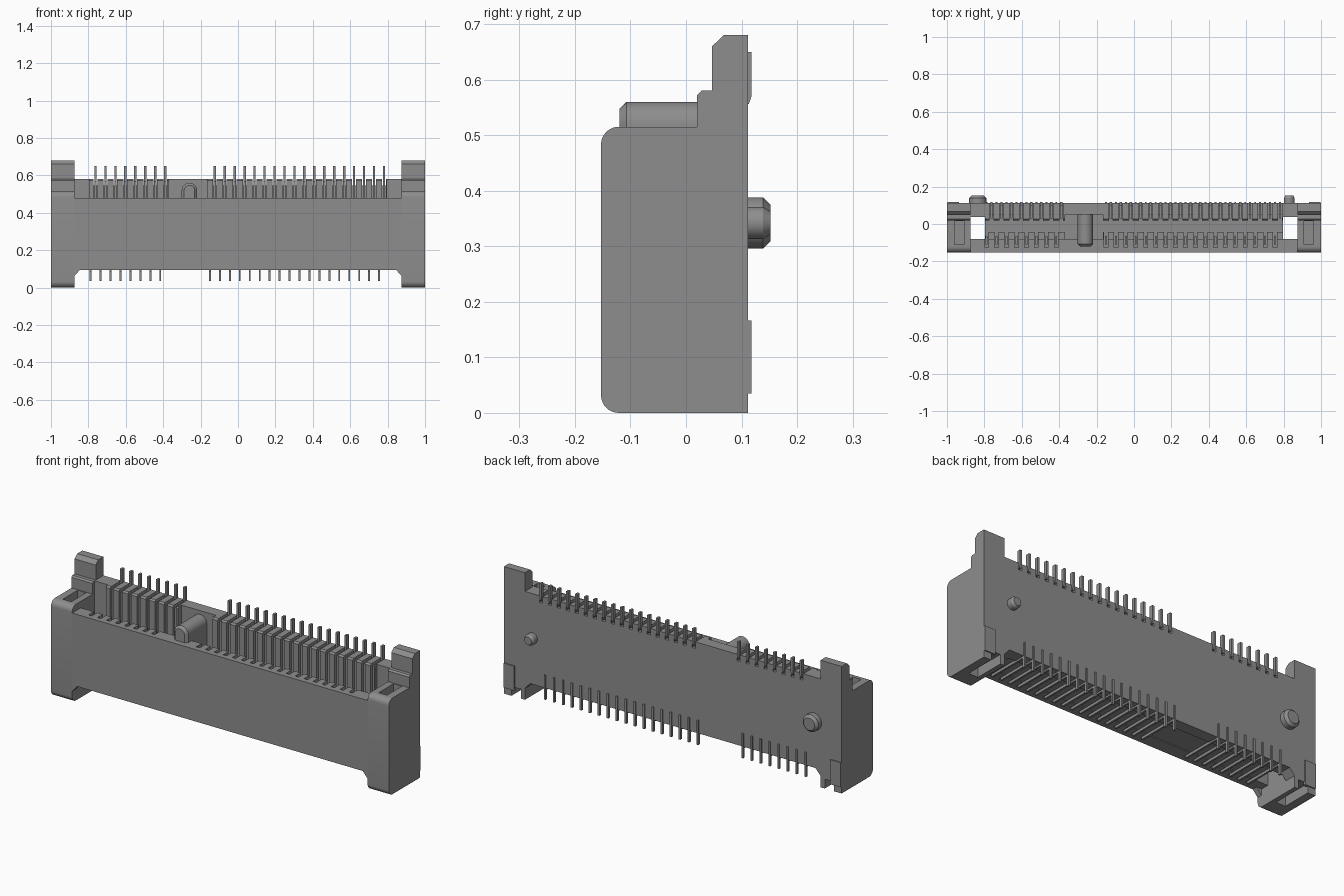
import bpy, bmesh, math
from mathutils import Vector

cube = bpy.data.objects.get("Cube")
if cube:
    bpy.data.objects.remove(cube, do_unlink=True)

grey = bpy.data.materials.new("Mid grey")
grey.use_nodes = True
COL = (0.27, 0.27, 0.27, 1)
grey.diffuse_color = COL
grey.node_tree.nodes["Principled BSDF"].inputs["Base Color"].default_value = COL


def place(axis, u, v, w):
    # (u, v) lie in the profile plane, w runs along the axis
    return Vector({"x": (w, u, v), "y": (u, w, v), "z": (u, v, w)}[axis])


def prism(bm, axis, pts, a, b):
    lo = [bm.verts.new(place(axis, u, v, a)) for u, v in pts]
    hi = [bm.verts.new(place(axis, u, v, b)) for u, v in pts]
    bm.faces.new(lo)
    bm.faces.new(hi[::-1])
    n = len(pts)
    for i in range(n):
        j = (i + 1) % n
        bm.faces.new((lo[i], hi[i], hi[j], lo[j]))


def box(bm, x0, x1, y0, y1, z0, z1):
    prism(bm, "z", [(x0, y0), (x1, y0), (x1, y1), (x0, y1)], z0, z1)


def loft(bm, rings):
    # Rings of equal length joined in order, with both ends closed
    loops = [[bm.verts.new(p) for p in r] for r in rings]
    n = len(loops[0])
    for a, b in zip(loops, loops[1:]):
        for i in range(n):
            j = (i + 1) % n
            bm.faces.new((a[i], b[i], b[j], a[j]))
    bm.faces.new(loops[0])
    bm.faces.new(loops[-1][::-1])


def finish(name, bm, smooth=False):
    bmesh.ops.recalc_face_normals(bm, faces=bm.faces)
    mesh = bpy.data.meshes.new(name)
    bm.to_mesh(mesh)
    bm.free()
    mesh.materials.append(grey)
    ob = bpy.data.objects.new(name, mesh)
    bpy.context.collection.objects.link(ob)
    if smooth:
        bpy.ops.object.select_all(action="DESELECT")
        ob.select_set(True)
        bpy.context.view_layer.objects.active = ob
        bpy.ops.object.shade_smooth_by_angle(angle=math.radians(30))
    return ob


def arc(cx, cz, r, a0, a1, n=8):
    return [(cx + r * math.cos(math.radians(a0 + (a1 - a0) * i / n)),
             cz + r * math.sin(math.radians(a0 + (a1 - a0) * i / n))) for i in range(n + 1)]


# Contact positions: a short group and a long group, split by the key
PITCH = 0.0532
GROUPS = [(-0.762, 8), (-0.124, 18)]
upper = [[s + PITCH * i for i in range(n)] for s, n in GROUPS]
lower = [[x - 0.026 for x in g] for g in upper]
SPANS = [(-0.797, -0.37), (-0.165, 0.797)]


def gaps(span, xs, half):
    # Solid stretches left between grooves centred on xs
    edges = [span[0]] + [e for x in xs for e in (x - half, x + half)] + [span[1]]
    return [(a, b) for a, b in zip(edges[::2], edges[1::2]) if b - a > 0.001]


# End blocks with rounded front corners and a stepped, chamfered top
end_profile = (arc(-0.121, 0.032, 0.032, 270, 180) + arc(-0.121, 0.483, 0.032, 180, 90)
               + [(0.02, 0.515), (0.02, 0.572), (0.028, 0.58), (0.047, 0.58), (0.047, 0.66),
                  (0.068, 0.68), (0.112, 0.68), (0.112, 0)])
for side, label in ((-1, "right"), (1, "left")):
    bm = bmesh.new()
    prism(bm, "x", end_profile, side * 0.875, side)
    end = finish(label + "_end_block", bm, True)
    bm = bmesh.new()
    xs = sorted((side * 0.91, side * 0.96))
    box(bm, *xs, -0.11, 0.015, 0.40, 0.6)
    xs = sorted((side * 0.90, side * 0.955))
    box(bm, *xs, -0.05, 0.2, -0.1, 0.05)
    cutter = finish(label + "_pocket_cutter", bm)
    cutter.hide_render = True
    cutter.hide_viewport = True
    cutter.display_type = "WIRE"
    mod = end.modifiers.new("Pockets", "BOOLEAN")
    mod.operation = "DIFFERENCE"
    mod.solver = "EXACT"
    mod.object = cutter

    # Solder clip on the back of the foot
    bm = bmesh.new()
    xs = sorted((side * 0.935, side * 0.998))
    box(bm, *xs, 0.104, 0.118, 0.035, 0.166)
    finish(label + "_solder_clip", bm)


def wall_outline(top):
    return [(-0.876, 0.06), (-0.845, 0.095), (0.845, 0.095), (0.876, 0.06),
            (0.876, top), (-0.876, top)]


# Front wall with a grooved inner face
bm = bmesh.new()
prism(bm, "y", wall_outline(0.48), -0.153, -0.125)
for x0, x1 in ((-0.876, -0.797), (-0.37, -0.165), (0.797, 0.876)):
    box(bm, x0, x1, -0.126, -0.08, 0.095, 0.48)
for span, xs in zip(SPANS, lower):
    for x0, x1 in gaps(span, xs, 0.01):
        box(bm, x0, x1, -0.126, -0.08, 0.095, 0.48)
        box(bm, x0, x1, -0.081, -0.042, 0.19, 0.43)
finish("front_wall", bm)

# Back wall with slots along the top edge
bm = bmesh.new()
prism(bm, "y", wall_outline(0.545), 0.05, 0.112)
for s in (-1, 1):
    x0, x1 = sorted((s * 0.797, s * 0.876))
    box(bm, x0, x1, 0.037, 0.112, 0.095, 0.58)
box(bm, -0.37, -0.165, 0.05, 0.112, 0.54, 0.58)
tooth = [(0.02, 0.19), (0.02, 0.572), (0.028, 0.58), (0.112, 0.58), (0.112, 0.545),
         (0.05, 0.545), (0.05, 0.19)]
for span, xs in zip(SPANS, upper):
    for x0, x1 in gaps(span, xs, 0.01):
        prism(bm, "x", tooth, x0, x1)
finish("back_wall", bm)

# Slot floor
bm = bmesh.new()
box(bm, -0.797, 0.797, -0.126, 0.051, 0.1, 0.2)
finish("slot_floor", bm)

# Key bridging the slot, with a rounded top and a chamfered nose
bm = bmesh.new()
rings = []
for y, r in ((-0.12, 0.028), (-0.107, 0.041), (0.055, 0.041)):
    pts = arc(-0.26, 0.519, r, 0, 180, 16)
    pts = [(-0.26 + r, 0.19)] + pts + [(-0.26 - r, 0.19)]
    rings.append([(x, y, z) for x, z in pts])
loft(bm, rings)
finish("slot_key", bm, True)

# Upper contacts: blade in the groove, arm through the slot, tail behind
contact = [(0.03, 0.2), (0.03, 0.568), (0.098, 0.568), (0.098, 0.65), (0.118, 0.65),
           (0.118, 0.57), (0.113, 0.556), (0.048, 0.556), (0.048, 0.2)]
bm = bmesh.new()
for x in sum(upper, []):
    prism(bm, "x", contact, x - 0.006, x + 0.006)
finish("upper_contacts", bm)

# Lower contacts: blade by the front wall, arm under the floor, tail behind
bm = bmesh.new()
for x in sum(lower, []):
    x0, x1 = x - 0.005, x + 0.005
    box(bm, x0, x1, -0.11, -0.065, 0.19, 0.45)
    box(bm, x0, x1, -0.12, 0.108, 0.086, 0.101)
    box(bm, x0, x1, 0.104, 0.118, 0.035, 0.166)
finish("lower_contacts", bm)

# Locating pegs on the back
for name, x, r in (("large_locating_peg", -0.835, 0.046), ("small_locating_peg", 0.83, 0.029)):
    bm = bmesh.new()
    loft(bm, [[(px, y, pz) for px, pz in arc(x, 0.342, rr, 0, 352.5, 47)]
              for y, rr in ((0.105, r), (0.139, r), (0.152, r * 0.72))])
    finish(name, bm, True)
